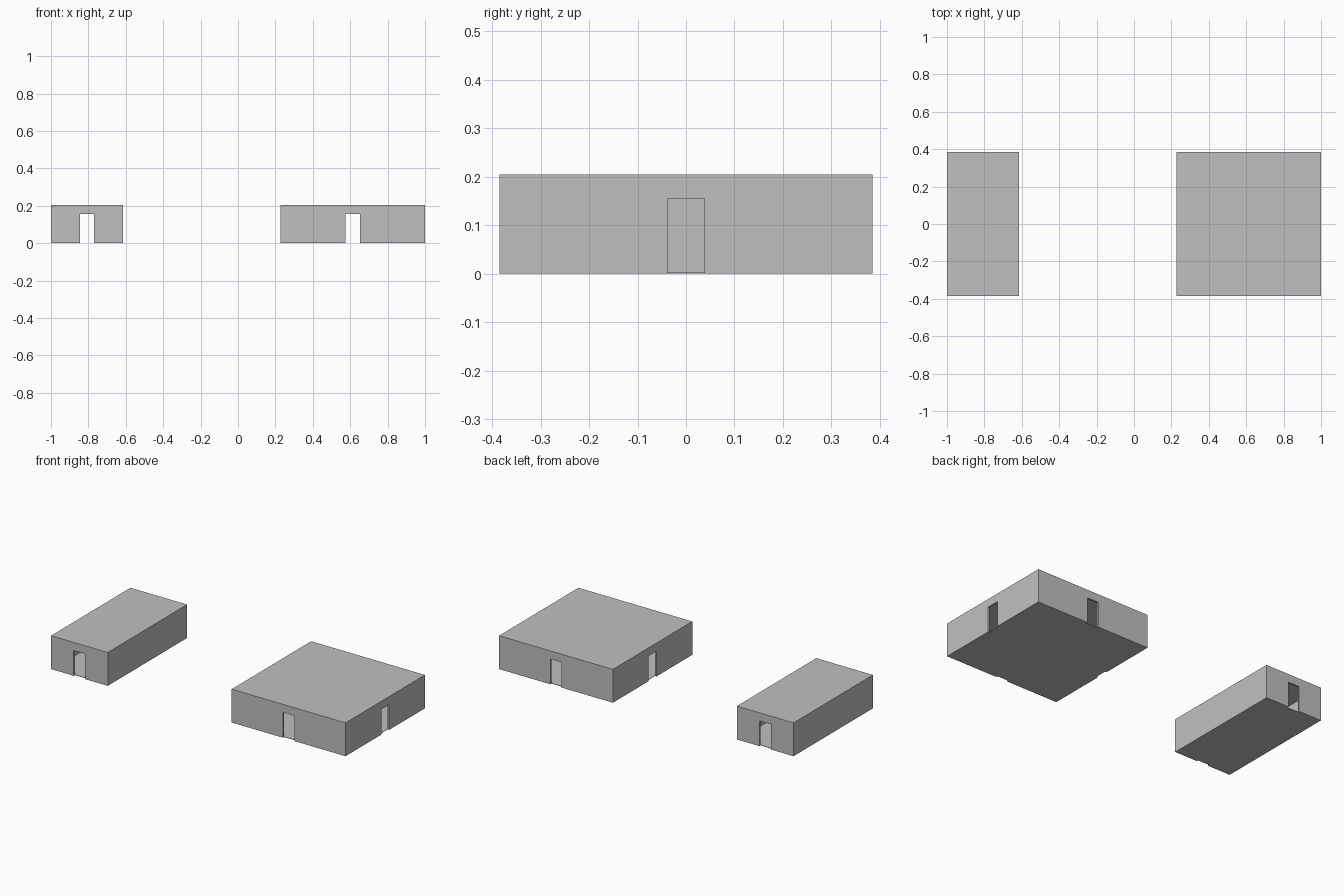
import bpy
import bmesh
from mathutils import Matrix, Vector

if "Cube" in bpy.data.objects:
    bpy.data.objects.remove(bpy.data.objects["Cube"], do_unlink=True)

HEIGHT, ROOF, FLOOR, WALL = 0.205, 0.004, 0.002, 0.01
DOOR_HALF, DOOR_TOP = 0.0385, 0.155
DEPTH = 0.77

plaster = bpy.data.materials.new("grey plaster")
plaster.use_nodes = True
GREY = (0.53, 0.53, 0.53, 1)
plaster.diffuse_color = GREY
plaster.node_tree.nodes["Principled BSDF"].inputs["Base Color"].default_value = GREY


def finish(name, bm):
    bmesh.ops.recalc_face_normals(bm, faces=bm.faces)
    mesh = bpy.data.meshes.new(name)
    bm.to_mesh(mesh)
    bm.free()
    mesh.materials.append(plaster)
    obj = bpy.data.objects.new(name, mesh)
    bpy.context.collection.objects.link(obj)
    return obj


def slab(name, x, width, z, thick, inset=0):
    bm = bmesh.new()
    size = (width - 2 * inset, DEPTH - 2 * inset, thick)
    bmesh.ops.create_cube(bm, size=1, matrix=Matrix.Translation((x, 0, z + thick / 2))
                          @ Matrix.Diagonal((*size, 1)))
    return finish(name, bm)


def wall(name, length, door, centre, turn):
    """Upright panel extruded inward (local +y) from its outer face."""
    h, top = length / 2, HEIGHT - ROOF
    outline = [(-h, 0), (-h, top), (h, top), (h, 0)]
    if door:
        outline += [(DOOR_HALF, 0), (DOOR_HALF, DOOR_TOP),
                    (-DOOR_HALF, DOOR_TOP), (-DOOR_HALF, 0)]
    bm = bmesh.new()
    face = bm.faces.new([bm.verts.new((x, 0, z)) for x, z in outline])
    grown = bmesh.ops.extrude_face_region(bm, geom=[face], use_keep_orig=True)
    moved = [v for v in grown["geom"] if isinstance(v, bmesh.types.BMVert)]
    bmesh.ops.translate(bm, verts=moved, vec=Vector((0, WALL, 0)))
    obj = finish(name, bm)
    obj.location = (*centre, 0)
    obj.rotation_euler.z = turn
    return obj


def building(name, x, width, side_doors):
    quarter = 1.5707963
    hx, hy = width / 2, DEPTH / 2
    slab(name + "_floor", x, width, 0, FLOOR, WALL)
    slab(name + "_roof", x, width, HEIGHT - ROOF, ROOF)
    # End walls with doorways
    wall(name + "_front_wall", width, True, (x, -hy), 0)
    wall(name + "_back_wall", width, True, (x, hy), 2 * quarter)
    # Side walls fit between the end walls
    for side, sign in (("left", 1), ("right", -1)):
        wall(f"{name}_{side}_wall", DEPTH - 2 * WALL, side_doors,
             (x + sign * hx, 0), sign * quarter)


building("small_room", -0.8075, 0.385, False)
building("large_room", 0.6135, 0.773, True)
